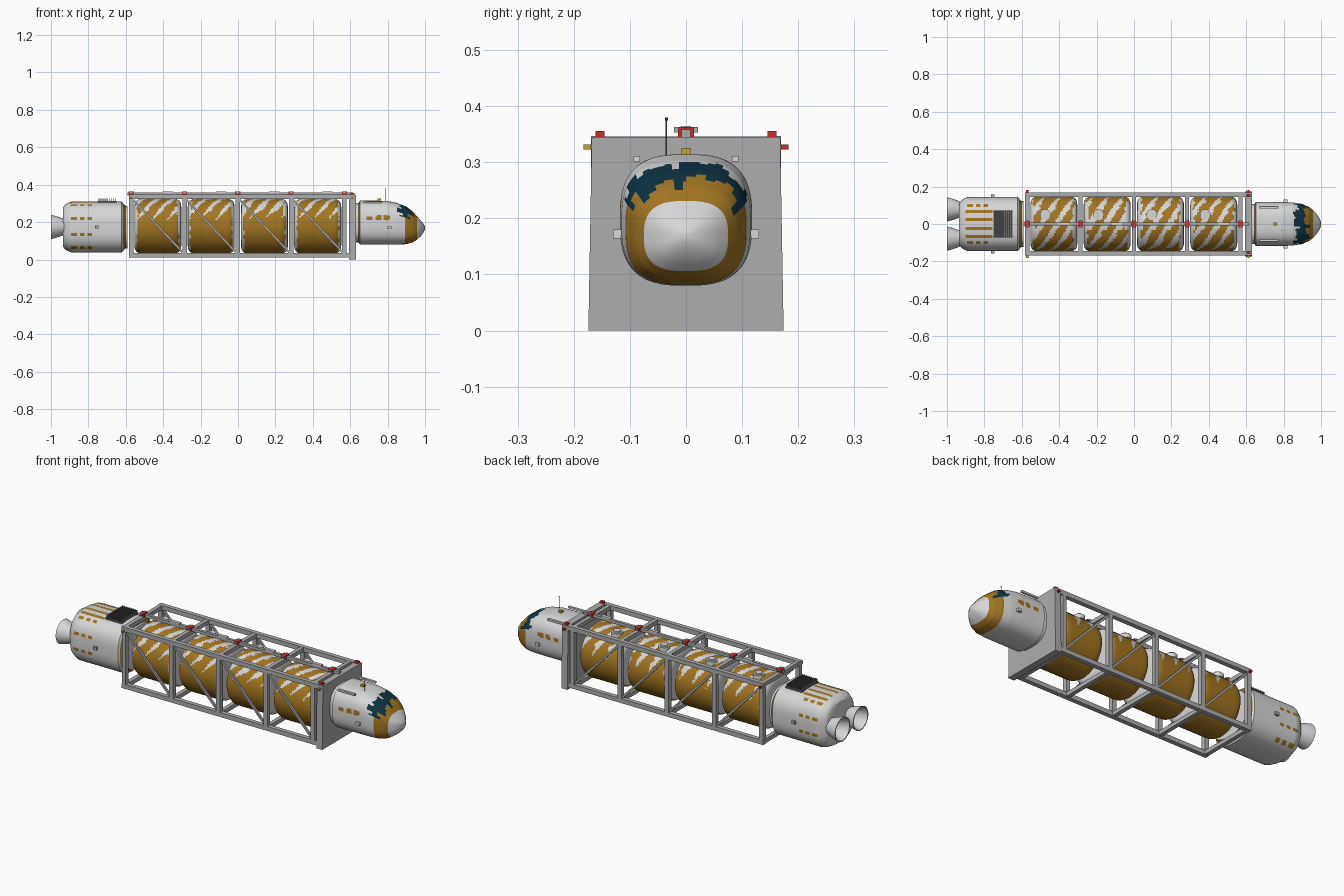
import bpy, bmesh, math, random
from mathutils import Vector, Matrix

cube = bpy.data.objects.get("Cube")
if cube:
    bpy.data.objects.remove(cube, do_unlink=True)


def material(name, r, g, b):
    m = bpy.data.materials.new(name)
    m.use_nodes = True
    m.diffuse_color = (r, g, b, 1)
    m.node_tree.nodes["Principled BSDF"].inputs["Base Color"].default_value = (r, g, b, 1)
    return m


WHITE = material("hull white", .68, .68, .68)
GOLD = material("gold foil", .36, .18, .015)
TEAL = material("window teal", .004, .032, .055)
GREY = material("frame grey", .42, .42, .42)
DARK = material("radiator grey", .14, .14, .14)
RED = material("marker red", .6, .03, .025)
YELLOW = material("lamp yellow", .55, .36, .03)


def finish(name, bm, mats, smooth=False):
    bmesh.ops.recalc_face_normals(bm, faces=bm.faces[:])
    mesh = bpy.data.meshes.new(name)
    bm.to_mesh(mesh)
    bm.free()
    for m in mats:
        mesh.materials.append(m)
    ob = bpy.data.objects.new(name, mesh)
    bpy.context.collection.objects.link(ob)
    if smooth:
        bpy.ops.object.select_all(action='DESELECT')
        ob.select_set(True)
        bpy.context.view_layer.objects.active = ob
        bpy.ops.object.shade_smooth_by_angle(angle=math.radians(35))
    return ob


def add_beam(bm, a, b, w, h=None):
    """Square bar from point a to point b."""
    a, b = Vector(a), Vector(b)
    d = b - a
    m = (Matrix.Translation((a + b) / 2) @ d.to_track_quat('Z', 'Y').to_matrix().to_4x4()
         @ Matrix.Diagonal((w, h or w, d.length, 1)))
    bmesh.ops.create_cube(bm, size=1, matrix=m)


def boxes(name, places, size, mat):
    bm = bmesh.new()
    for p in places:
        bmesh.ops.create_cube(bm, size=1, matrix=Matrix.Translation(p) @ Matrix.Diagonal((*size, 1)))
    return finish(name, bm, [mat])


def cylinders(name, places, radius, depth, mat, n=24):
    bm = bmesh.new()
    for p in places:
        bmesh.ops.create_cone(bm, cap_ends=True, segments=n, radius1=radius, radius2=radius,
                              depth=depth, matrix=Matrix.Translation(p))
    return finish(name, bm, [mat], True)


def densify(stations, step):
    out = [stations[0]]
    for s, t in zip(stations, stations[1:]):
        k = max(1, round(abs(t[0] - s[0]) / step))
        out += [tuple(u + (v - u) * i / k for u, v in zip(s, t)) for i in range(1, k + 1)]
    return out


def loft(name, stations, n, power, mats, rule=None, y0=0, step=1):
    """Skin along x; station = x, half width, top z, bottom z. Rounder at power 2."""
    bm = bmesh.new()
    rings = []
    for x, w, top, bottom in densify(stations, step):
        ring = []
        for j in range(n):
            a = math.tau * j / n
            c, s = math.cos(a), math.sin(a)
            r = (abs(c) ** power + abs(s) ** power) ** (-1 / power)
            ring.append(bm.verts.new((x, y0 + w * r * s, (top + bottom) / 2 + (top - bottom) / 2 * r * c)))
        rings.append(ring)
    for p, q in zip(rings, rings[1:]):
        for j in range(n):
            k = (j + 1) % n
            f = bm.faces.new((p[j], p[k], q[k], q[j]))
            if rule:
                f.material_index = rule(f.calc_center_median(), j)
    bm.faces.new(rings[0])
    bm.faces.new(rings[-1])
    return finish(name, bm, mats, True)


rng = random.Random(4)
SEG = 112
JAG = [rng.random() for _ in range(SEG)]

# Crew cabin with foil nose band, jagged windscreen and side windows
cabin = [(.63, .107, .302, .092), (.645, .107, .302, .092), (.652, .118, .315, .08),
         (.79, .118, .314, .08), (.85, .115, .303, .08), (.9, .107, .283, .082),
         (.935, .091, .257, .092), (.957, .075, .231, .106), (.976, .055, .21, .123),
         (.99, .034, .194, .141), (.998, .015, .181, .157), (1, .004, .173, .165)]


def cabin_rule(c, j):
    turn = min(j, SEG - 1 - j) / SEG * math.tau
    jag = JAG[j // 2]
    if c.x < .652 and c.x > .645:
        return 1
    if turn < 1.15 and .85 + .035 * jag < c.x < .903 + .04 * JAG[j // 3]:
        return 2
    if .893 < c.x < .957:
        return 1
    side = abs(c.y) > .08 and .212 < c.z < .234
    if side and any(a < c.x < a + w for a, w in ((.69, .03), (.735, .03), (.78, .034))):
        return 1
    return 0


loft("crew_cabin", cabin, SEG, 2.8, [WHITE, GOLD, TEAL], cabin_rule, step=.006)
boxes("cabin_roof_rail", [(.72, s * .088, .306) for s in (-1, 1)], (.1, .012, .01), WHITE)
boxes("cabin_side_thruster", [(.81, s * .122, .172) for s in (-1, 1)], (.022, .016, .016), WHITE)
boxes("cabin_roof_lamp", [(.755, 0, .318)], (.018, .016, .014), YELLOW)
cylinders("antenna_mast", [(.79, -.035, .342)], .0015, .07, DARK, 8)
cylinders("antenna_tip", [(.79, -.035, .377)], .0025, .005, RED, 8)

# Bulkhead plate between cabin and cargo frame, slightly narrower at the top
plate = boxes("bulkhead_plate", [(.612, 0, .1725)], (.036, .348, .345), GREY)
for v in plate.data.vertices:
    if v.co.z > .2:
        v.co.y *= .965
boxes("bulkhead_marker", [(.612, s * .153, .35) for s in (-1, 1)], (.02, .016, .012), RED)

# Cargo frame: longerons, portal frames, side diagonals
FRAMES = [-.571 + .285 * i for i in range(5)]
bm = bmesh.new()
for s in (-1, 1):
    y = s * .157
    for z in (.024, .335):
        add_beam(bm, (-.584, y, z), (.6, y, z), .024)
    for x in FRAMES:
        add_beam(bm, (x, y, .024), (x, y, .335), .024)
for x in FRAMES:
    for z in (.024, .335):
        add_beam(bm, (x, -.157, z), (x, .157, z), .022)
finish("cargo_frame", bm, [GREY])

bm = bmesh.new()
for s in (-1, 1):
    for a, b in zip(FRAMES, FRAMES[1:]):
        add_beam(bm, (a, s * .157, .33), (b, s * .157, .028), .011)
finish("frame_diagonals", bm, [GREY])

# Top spine with markers and pads
bm = bmesh.new()
add_beam(bm, (-.59, 0, .35), (.615, 0, .35), .016)
finish("top_spine", bm, [GREY])
boxes("spine_marker", [(x, 0, .354) for x in FRAMES], (.028, .028, .018), RED)
boxes("spine_marker_bracket", [(x, 0, .358) for x in FRAMES], (.014, .042, .009), GREY)
boxes("spine_pad", [(x + .195, 0, .361) for x in FRAMES[:4]], (.055, .018, .008), WHITE)
boxes("left_side_lamp", [(x, .176, .327) for x in (FRAMES[0], .612)], (.012, .014, .009), RED)
boxes("right_side_lamp", [(x, -.176, .327) for x in (FRAMES[0], .612)], (.012, .014, .009), YELLOW)

# Four foil-wrapped tanks with torn diagonal white strips over the top
TZ = .178
TANK_PROFILE = ((-.126, .1), (-.123, .122), (-.115, .136), (-.1, .145), (-.08, .147))
profile = list(TANK_PROFILE) + [(-x, r) for x, r in reversed(TANK_PROFILE)]
for i in range(4):
    cx = -.4285 + .285 * i

    def tank_rule(c, j, cx=cx, i=i):
        dx = c.x - cx
        turn = (j + .5) / SEG * math.tau
        turn = turn - math.tau if turn > math.pi else turn
        jag = JAG[(j // 3 * 5 + i * 17) % SEG]
        fade = max(0, min(1, (1.35 - abs(turn)) * 2.2))
        if abs(dx) > .113 - .014 * jag * (.3 + fade):
            return 0
        stripe = ((dx - turn * .085) / .082 + i * .31) % 1
        return 0 if stripe < fade * (.27 + .22 * jag) else 1

    loft(f"tank_{i + 1}", [(cx + x, r, TZ + r, TZ - r) for x, r in profile],
         SEG, 2, [WHITE, GOLD], tank_rule, step=.008)
    cylinders(f"tank_hatch_{i + 1}", [(cx - .046, .05, .318)], .029, .022, WHITE)
    cylinders(f"tank_hatch_cap_{i + 1}", [(cx - .046, .05, .332)], .019, .01, WHITE)

# Engine module with foil patches on the sides and long strips on the roof
engine = [(-.935, .112, .28, .068), (-.925, .126, .294, .054), (-.9, .141, .307, .041),
          (-.885, .145, .31, .037), (-.622, .145, .31, .037), (-.602, .122, .287, .06),
          (-.59, .122, .287, .06)]


def engine_rule(c, j):
    if -.612 < c.x < -.6:
        return 1
    if c.z > .295 and abs(c.y) < .085:
        strip = any(abs(abs(c.y) - y) < .009 for y in (.022, .066))
        return int(strip and -.9 < c.x < -.755)
    column = any(a < c.x < a + w for a, w in ((-.89, .032), (-.845, .025), (-.802, .022)))
    row = any(abs(c.z - z) < .009 for z in (.295, .219, .135, .064))
    return int(column and row and abs(c.y) > .09)


loft("engine_module", engine, SEG, 2.8, [WHITE, GOLD], engine_rule, step=.008)
boxes("radiator_base", [(-.7, 0, .309)], (.1, .145, .008), DARK)
boxes("radiator_fins", [(-.743 + .0108 * k, 0, .317) for k in range(9)], (.004, .14, .02), DARK)
boxes("engine_side_thruster", [(-.755, s * .148, .175) for s in (-1, 1)], (.02, .018, .016), GREY)

# Twin hollow engine bells
BELL = ((-.915, .038), (-.935, .044), (-.955, .052), (-.98, .06), (-1, .065),
        (-1, .06), (-.98, .055), (-.955, .046), (-.937, .03))
for side, s in (("left", 1), ("right", -1)):
    loft(f"{side}_engine_bell", [(x, r, .174 + r, .174 - r) for x, r in BELL],
         40, 2, [WHITE], y0=s * .078)
